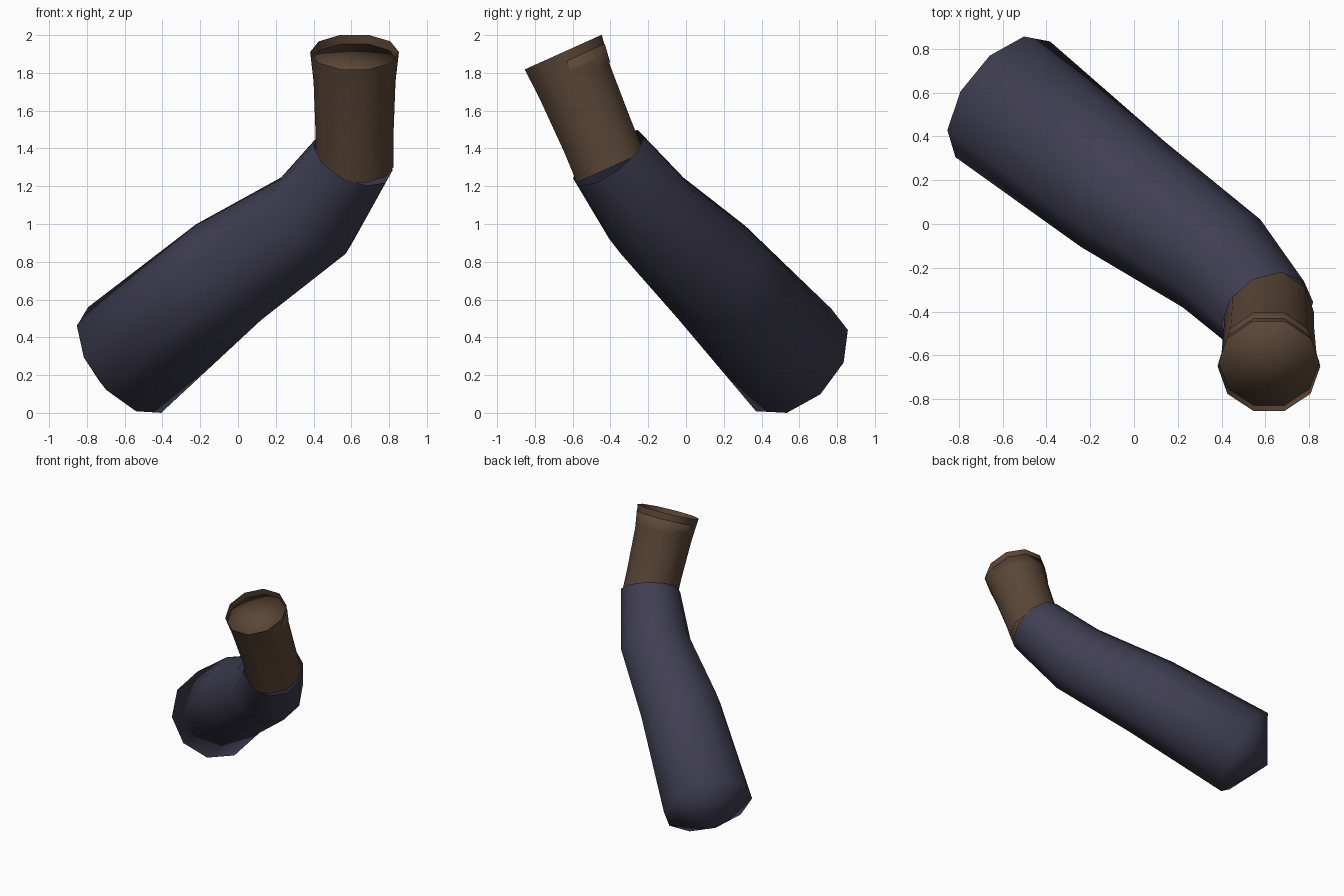
import bpy, bmesh, math
from mathutils import Vector

cube = bpy.data.objects.get("Cube")
if cube:
    bpy.data.objects.remove(cube, do_unlink=True)

SIDES = 10


def material(name, rgb):
    mat = bpy.data.materials.new(name)
    mat.use_nodes = True
    mat.diffuse_color = (*rgb, 1)
    mat.node_tree.nodes["Principled BSDF"].inputs["Base Color"].default_value = (*rgb, 1)
    return mat


def tube(name, rings, start, mat, tip=None, tip_last=False):
    """Loft rings of (centre, axis, radius); optionally close one end to a point."""
    bm = bmesh.new()
    loops = []
    for centre, axis, radius in rings:
        n = Vector(axis).normalized()
        u = Vector(start)
        u = (u - n * u.dot(n)).normalized()
        v = n.cross(u)
        loop = []
        for i in range(SIDES):
            a = math.tau * i / SIDES
            loop.append(bm.verts.new(Vector(centre) + radius * (u * math.cos(a) + v * math.sin(a))))
        loops.append(loop)
    for low, high in zip(loops, loops[1:]):
        for i in range(SIDES):
            j = (i + 1) % SIDES
            bm.faces.new((low[i], low[j], high[j], high[i]))
    if tip:
        apex = bm.verts.new(tip)
        end = loops[-1] if tip_last else loops[0]
        for i in range(SIDES):
            a, b = end[i], end[(i + 1) % SIDES]
            bm.faces.new((a, b, apex) if tip_last else (b, a, apex))
    for face in bm.faces:
        face.smooth = True
    mesh = bpy.data.meshes.new(name)
    bm.to_mesh(mesh)
    bm.free()
    mesh.materials.append(mat)
    obj = bpy.data.objects.new(name, mesh)
    bpy.context.collection.objects.link(obj)
    return obj


cloth = material("dark slate cloth", (0.051, 0.048, 0.084))
leather = material("brown leather", (0.102, 0.061, 0.038))

# Bent sleeve, closed by a shallow cone at the wide end
tube("sleeve", [
    ((-0.60, 0.57, 0.28), (0.67, -0.52, 0.53), 0.342),
    ((-0.05, 0.135, 0.745), (0.68, -0.52, 0.53), 0.308),
    ((0.40, -0.18, 1.045), (0.60, -0.52, 0.62), 0.268),
    ((0.61, -0.41, 1.35), (0.37, -0.55, 0.75), 0.225),
], (-0.25, -0.14, 0.18), cloth, tip=(-0.735, 0.675, 0.17))

# Flared cuff, open at the top
lean = Vector((0, -0.41, 0.91)).normalized()
top = Vector((0.617, -0.65, 1.91))
tube("cuff", [
    ((0.617, -0.40, 1.30), lean, 0.205),
    ((0.617, -0.47, 1.47), lean, 0.206),
    ((0.617, -0.59, 1.755), lean, 0.217),
    (top, lean, 0.235),
], (1, 0, 0), leather)

# Plug recessed just below the cuff rim
floor = top - lean * 0.05
tube("cuff_plug", [
    (floor - lean * 0.1, lean, 0.215),
    (floor, lean, 0.23),
], (1, 0, 0), leather, tip=floor + lean * 0.01, tip_last=True)
